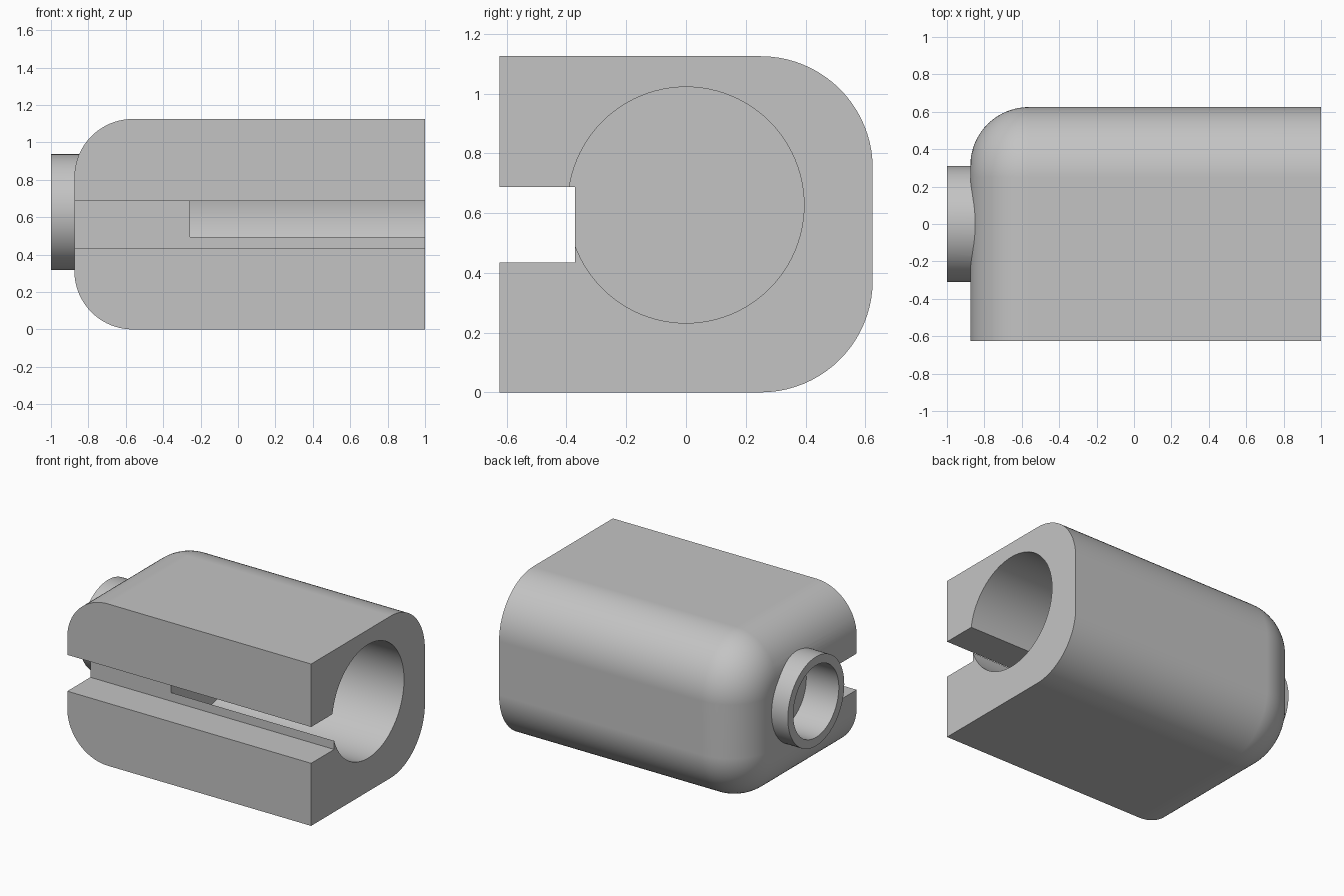
import bpy, bmesh
from math import sin, cos, pi

cube = bpy.data.objects.get("Cube")
if cube:
    bpy.data.objects.remove(cube)

grey = bpy.data.materials.new("plain grey")
grey.use_nodes = True
colour = (0.55, 0.55, 0.55, 1)
grey.diffuse_color = colour
grey.node_tree.nodes["Principled BSDF"].inputs["Base Color"].default_value = colour

HALF_DEPTH, HEIGHT = 0.625, 1.125
END_X, CORNER, FILLET = -0.875, 0.375, 0.3125
AXIS_Z = 0.627
STEPS = 20


def finish(name, bm):
    bmesh.ops.recalc_face_normals(bm, faces=bm.faces)
    mesh = bpy.data.meshes.new(name)
    bm.to_mesh(mesh)
    bm.free()
    mesh.materials.append(grey)
    obj = bpy.data.objects.new(name, mesh)
    bpy.context.collection.objects.link(obj)
    return obj


def section(inset):
    """Outline in y, z with a square front and rounded back corners."""
    r, cy = CORNER - inset, HALF_DEPTH - CORNER
    pts = [(-HALF_DEPTH, inset)]
    for cz, start in ((CORNER, -pi / 2), (HEIGHT - CORNER, 0)):
        for i in range(STEPS + 1):
            a = start + pi / 2 * i / STEPS
            pts.append((cy + r * cos(a), cz + r * sin(a)))
    return pts + [(-HALF_DEPTH, HEIGHT - inset)]


def rod(name, x0, x1, radius):
    """Cylinder lying along x on the bore axis."""
    bm = bmesh.new()
    ring = [bm.verts.new((x0, radius * cos(2 * pi * i / 96), AXIS_Z + radius * sin(2 * pi * i / 96)))
            for i in range(96)]
    cap = bm.faces.new(ring)
    ext = bmesh.ops.extrude_face_region(bm, geom=[cap], use_keep_orig=True)
    for v in ext["geom"]:
        if isinstance(v, bmesh.types.BMVert):
            v.co.x = x1
    return finish(name, bm)


def box(name, lo, hi):
    bm = bmesh.new()
    bmesh.ops.create_cube(bm, size=1)
    for v in bm.verts:
        v.co = [a if c < 0 else b for c, a, b in zip(v.co, lo, hi)]
    return finish(name, bm)


def combine(target, tool, operation):
    mod = target.modifiers.new(operation.lower(), 'BOOLEAN')
    mod.operation, mod.object, mod.solver = operation, tool, 'EXACT'
    bpy.context.view_layer.objects.active = target
    bpy.ops.object.modifier_apply(modifier=mod.name)
    bpy.data.objects.remove(tool)


# Housing: constant section that rolls over into the closed end
stations = [(1, 0)]
for i in range(STEPS + 1):
    a = pi / 2 * i / STEPS
    stations.append((END_X + FILLET * (1 - sin(a)), FILLET * (1 - cos(a))))
bm = bmesh.new()
rings = [[bm.verts.new((x, y, z)) for y, z in section(d)] for x, d in stations]
n = len(rings[0])
for r0, r1 in zip(rings, rings[1:]):
    for i in range(n - 1):
        bm.faces.new((r0[i], r0[i + 1], r1[i + 1], r1[i]))
bm.faces.new(rings[0])
bm.faces.new(rings[-1])
# One flat front face along the open side of the rings
bm.faces.new([r[0] for r in rings] + [r[-1] for r in reversed(rings)])
housing = finish("housing", bm)

# Collar on the closed end, with a blind hole
combine(housing, rod("collar", -1, -0.6, 0.31), 'UNION')
combine(housing, rod("collar_hole", -1.1, -0.75, 0.25), 'DIFFERENCE')

# Main bore from the open end and the slot along the front
combine(housing, rod("bore", -0.256, 1.1, 0.395), 'DIFFERENCE')
combine(housing, box("slot", (-1.1, -0.8, 0.435), (1.1, -0.372, 0.6875)), 'DIFFERENCE')

# Smooth curves, crisp edges
bpy.ops.object.select_all(action='DESELECT')
housing.select_set(True)
bpy.context.view_layer.objects.active = housing
bpy.ops.object.shade_smooth_by_angle(angle=pi / 6)
weighted = housing.modifiers.new("even shading", 'WEIGHTED_NORMAL')
weighted.keep_sharp = True
